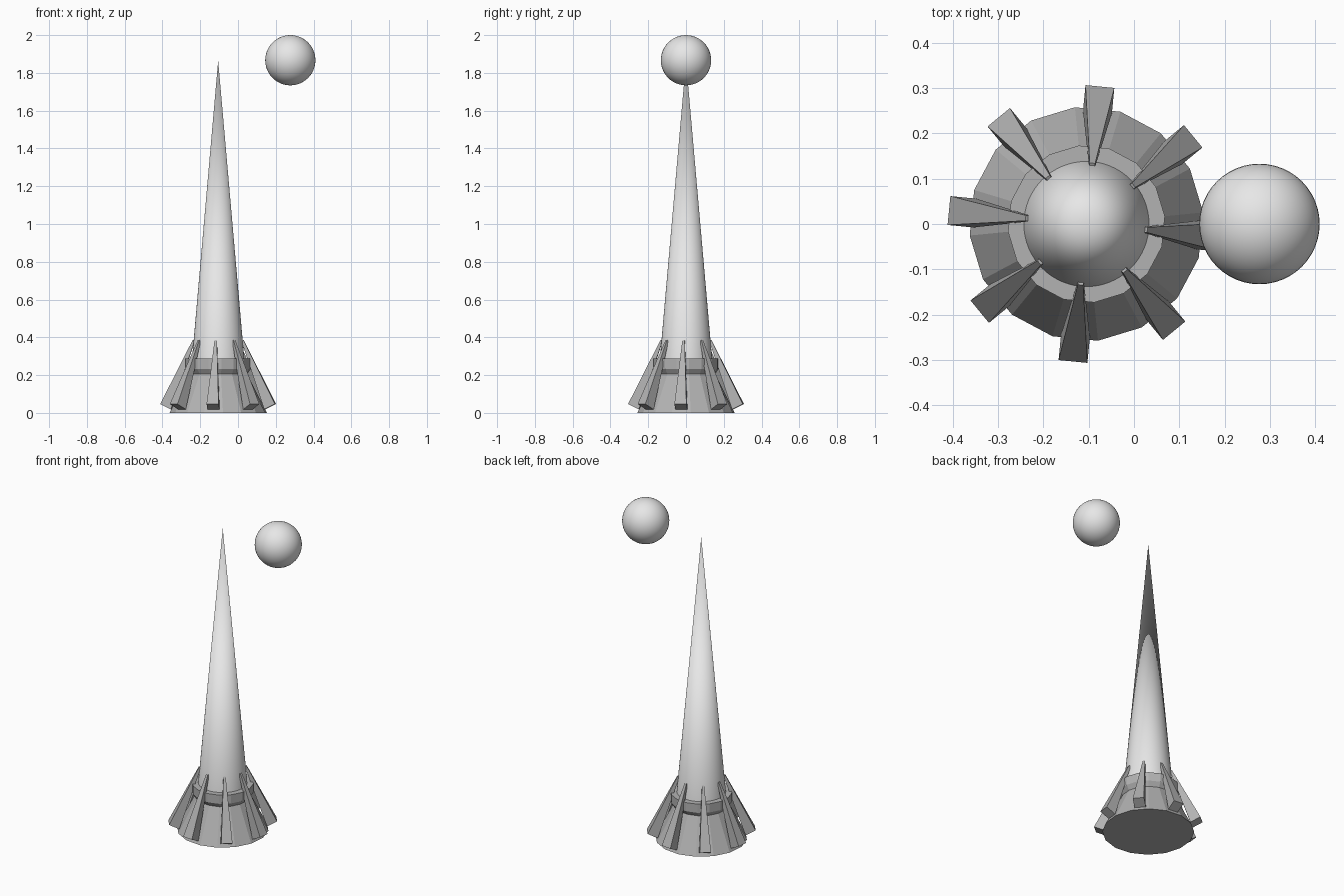
import bpy, bmesh, math
from mathutils import Vector, Matrix

if "Cube" in bpy.data.objects:
    bpy.data.objects.remove(bpy.data.objects["Cube"])

CX = -0.105                    # tower axis
FIN_ANGLE = math.radians(84.4)


def material(name, v):
    m = bpy.data.materials.new(name)
    m.diffuse_color = (v, v, v, 1)
    m.use_nodes = True
    m.node_tree.nodes["Principled BSDF"].inputs["Base Color"].default_value = m.diffuse_color
    return m


light_grey = material("light grey", 0.8)
mid_grey = material("mid grey", 0.45)


def finish(bm, name, mat, location=(0, 0, 0), smooth=False):
    bmesh.ops.recalc_face_normals(bm, faces=bm.faces)
    mesh = bpy.data.meshes.new(name)
    bm.to_mesh(mesh)
    bm.free()
    ob = bpy.data.objects.new(name, mesh)
    ob.location = location
    bpy.context.collection.objects.link(ob)
    mesh.materials.append(mat)
    if smooth:
        bpy.context.view_layer.objects.active = ob
        ob.select_set(True)
        bpy.ops.object.shade_smooth_by_angle(angle=math.radians(35))
        ob.select_set(False)
    return ob


# Tall spire
bm = bmesh.new()
z0, z1 = 0.25, 1.865
bmesh.ops.create_cone(bm, cap_ends=True, segments=64, radius1=0.1415, radius2=0,
                      depth=z1 - z0, matrix=Matrix.Translation((0, 0, (z0 + z1) / 2)))
finish(bm, "spire", light_grey, (CX, 0, 0), True)

# Floating ball
bm = bmesh.new()
bmesh.ops.create_uvsphere(bm, u_segments=48, v_segments=24, radius=0.133)
finish(bm, "ball", light_grey, (0.277, 0, 1.867), True)

# Sixteen-sided flared base with a collar
bm = bmesh.new()
rings = []
for r, z in [(0.259, 0), (0.155, 0.206), (0.174, 0.233), (0.174, 0.287)]:
    rings.append([bm.verts.new((r * math.cos(a), r * math.sin(a), z))
                  for a in (FIN_ANGLE + (i + 0.5) * math.tau / 16 for i in range(16))])
for low, high in zip(rings, rings[1:]):
    for i in range(16):
        j = (i + 1) % 16
        bm.faces.new((low[i], low[j], high[j], high[i]))
bm.faces.new(rings[0])
bm.faces.new(rings[-1])
finish(bm, "base", mid_grey, (CX, 0, 0))

# Eight tapered buttress fins leaning against the base
for k in range(8):
    a = FIN_ANGLE + k * math.tau / 8
    out = Vector((math.cos(a), math.sin(a), 0))
    side = Vector((-math.sin(a), math.cos(a), 0))
    bm = bmesh.new()
    ends = []
    for r, z, size in [(0.305, 0.047, 0.064), (0.135, 0.386, 0.012)]:
        outer = out * r + Vector((0, 0, z))
        inner = outer - (out * 0.894 + Vector((0, 0, 0.447))) * size
        h = side * size / 2
        ends.append([bm.verts.new(p) for p in (outer - h, outer + h, inner + h, inner - h)])
    for i in range(4):
        j = (i + 1) % 4
        bm.faces.new((ends[0][i], ends[0][j], ends[1][j], ends[1][i]))
    for e in ends:
        bm.faces.new(e)
    finish(bm, f"fin_{k + 1}", mid_grey, (CX, 0, 0))
